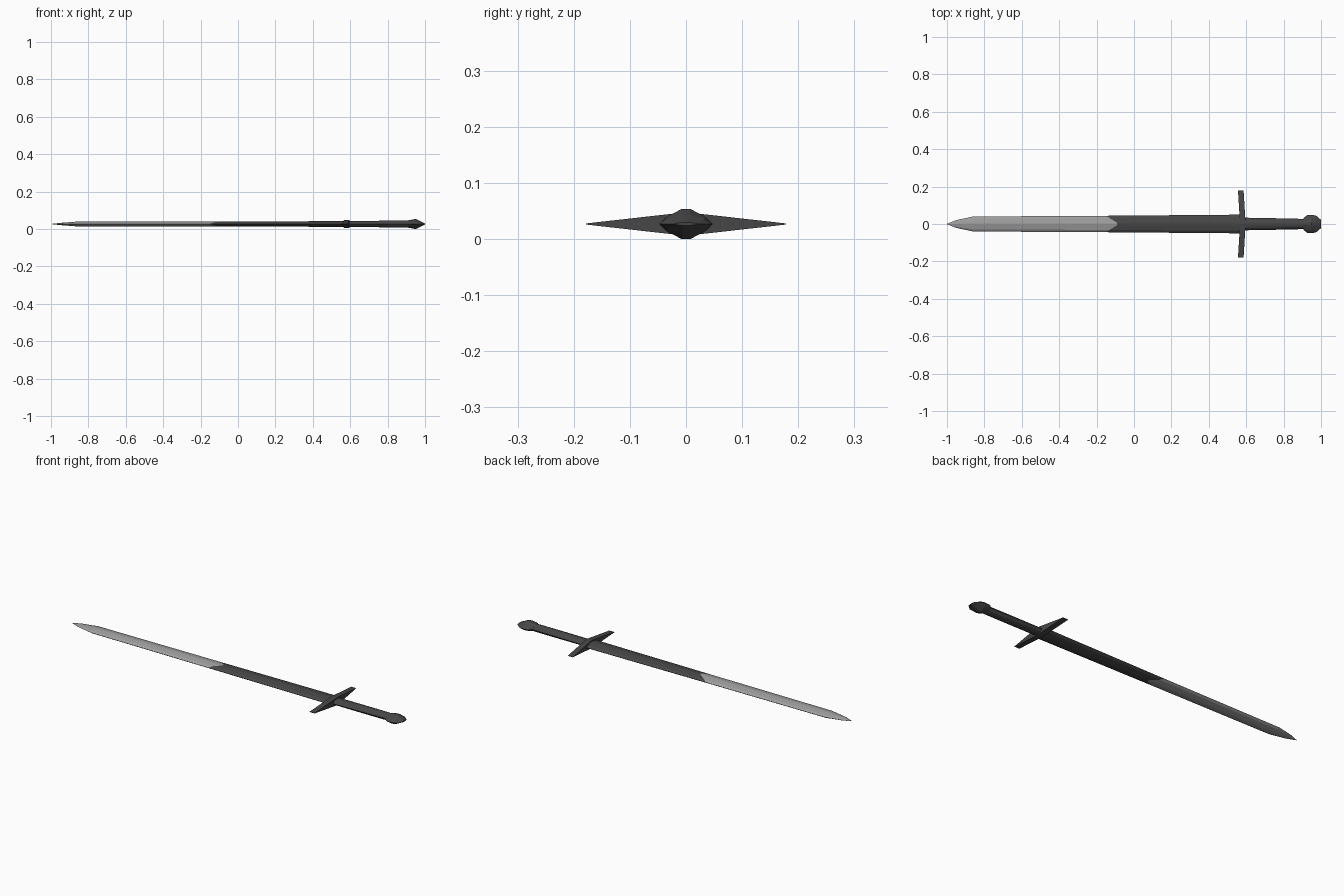
import bpy, bmesh

if "Cube" in bpy.data.objects:
    bpy.data.objects.remove(bpy.data.objects["Cube"])

ZC = 0.027  # height of the sword's centre line


def make_mat(name, v):
    m = bpy.data.materials.new(name)
    m.diffuse_color = (v, v, v, 1)
    m.use_nodes = True
    m.node_tree.nodes["Principled BSDF"].inputs["Base Color"].default_value = m.diffuse_color
    return m


STEEL = make_mat("light steel", 0.34)
DARK = make_mat("dark iron", 0.062)


def mirrored(quarter):
    """Close a quarter outline (edge to top) into a full section."""
    half = quarter + [(-y, z) for y, z in reversed(quarter)]
    return half + [(y, -z) for y, z in reversed(half) if z > 0]


def loft(name, section, stations, mats, rule=None, skew=None):
    """Skin scaled copies of a section along x. Station: x, half width, half height."""
    bm = bmesh.new()
    rings = []
    for i, (x, w, h) in enumerate(stations):
        rings.append([bm.verts.new((x + (skew(i, y) if skew else 0), y * w, ZC + z * h))
                      for y, z in section])
    n = len(section)
    for i in range(len(rings) - 1):
        a, b = rings[i], rings[i + 1]
        for k in range(n):
            f = bm.faces.new((a[k], a[(k + 1) % n], b[(k + 1) % n], b[k]))
            f.material_index = rule(i) if rule else 0
    bm.faces.new(rings[0])
    last = bm.faces.new(rings[-1])
    last.material_index = len(mats) - 1
    bmesh.ops.recalc_face_normals(bm, faces=bm.faces[:])
    me = bpy.data.meshes.new(name)
    bm.to_mesh(me)
    bm.free()
    for m in mats:
        me.materials.append(m)
    ob = bpy.data.objects.new(name, me)
    bpy.context.collection.objects.link(ob)
    return ob


# Blade: light steel front half, dark half with a pointed boundary at the middle
blade_section = mirrored([(1, 0), (0.72, 0.6), (0.15, 1)])
loft("blade", blade_section,
     [(-1.0, 0.001, 0.0005), (-0.95, 0.021, 0.006), (-0.86, 0.040, 0.013),
      (-0.15, 0.044, 0.014), (0.575, 0.050, 0.015)],
     [STEEL, DARK],
     rule=lambda i: 0 if i < 3 else 1,
     skew=lambda i, y: 0.07 * (1 - abs(y)) if i == 3 else 0)

# Grip: slim, slightly tapering
grip_section = mirrored([(1, 0), (0.65, 0.7), (0.25, 1)])
loft("grip", grip_section,
     [(0.58, 0.034, 0.015), (0.80, 0.030, 0.018), (0.92, 0.027, 0.019)], [DARK])

# Pommel: faceted knob
pommel_section = mirrored([(1, 0), (0.7, 0.5), (0.15, 1)])
loft("pommel", pommel_section,
     [(0.905, 0.030, 0.019), (0.925, 0.047, 0.022), (0.95, 0.048, 0.027),
      (0.972, 0.046, 0.017), (1.0, 0.022, 0.003)], [DARK])

# Crossguard: tall in the middle, tapering to thin ends bent toward the tip
bm = bmesh.new()
rings = []
for y, x, h in [(-0.178, 0.571, 0.001), (0, 0.582, 0.021), (0.178, 0.571, 0.001)]:
    rings.append([bm.verts.new((x + sx * 0.015, y, ZC + sz * h))
                  for sx, sz in ((-1, -1), (1, -1), (1, 1), (-1, 1))])
for a, b in zip(rings, rings[1:]):
    for k in range(4):
        bm.faces.new((a[k], a[(k + 1) % 4], b[(k + 1) % 4], b[k]))
bm.faces.new(rings[0])
bm.faces.new(rings[-1])
bmesh.ops.recalc_face_normals(bm, faces=bm.faces[:])
me = bpy.data.meshes.new("crossguard")
bm.to_mesh(me)
bm.free()
me.materials.append(DARK)
bpy.context.collection.objects.link(bpy.data.objects.new("crossguard", me))
